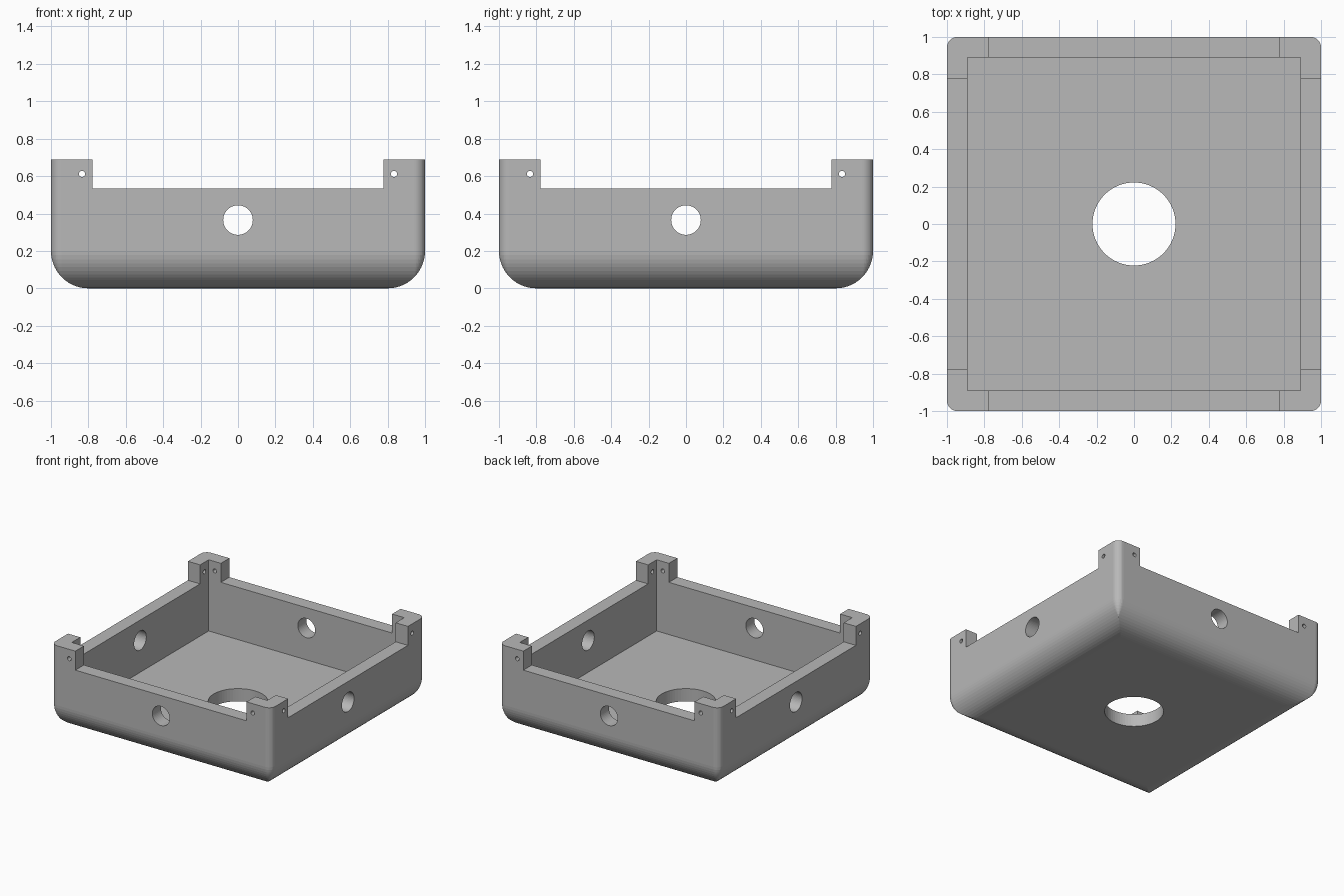
import bpy, bmesh, math
from mathutils import Matrix

cube = bpy.data.objects.get("Cube")
if cube:
    bpy.data.objects.remove(cube, do_unlink=True)

HEIGHT, RIM, FLOOR = 0.689, 0.533, 0.104
INNER, POST = 0.889, 0.778
FILLET, CORNER = 0.2, 0.056

grey = bpy.data.materials.new("plain_grey")
grey.use_nodes = True
colour = (0.48, 0.48, 0.48, 1)
grey.diffuse_color = colour
grey.node_tree.nodes["Principled BSDF"].inputs["Base Color"].default_value = colour


def make_object(name, bm):
    bmesh.ops.recalc_face_normals(bm, faces=bm.faces)
    mesh = bpy.data.meshes.new(name)
    bm.to_mesh(mesh)
    bm.free()
    mesh.materials.append(grey)
    obj = bpy.data.objects.new(name, mesh)
    bpy.context.scene.collection.objects.link(obj)
    return obj


def box(name, sx, sy, z0, z1):
    bm = bmesh.new()
    bmesh.ops.create_cube(bm, size=1, matrix=Matrix.Translation((0, 0, (z0 + z1) / 2))
                          @ Matrix.Diagonal((sx, sy, z1 - z0, 1)))
    return make_object(name, bm)


def drill(name, radius, sides, depth, place):
    bm = bmesh.new()
    bmesh.ops.create_cone(bm, cap_ends=True, segments=sides, radius1=radius,
                          radius2=radius, depth=depth, matrix=place)
    return make_object(name, bm)


def ring(bm, half, radius, z, steps=8):
    """Rounded square outline."""
    verts = []
    for corner in range(4):
        mid = math.pi / 4 + corner * math.pi / 2
        cx = math.copysign(half - radius, math.cos(mid))
        cy = math.copysign(half - radius, math.sin(mid))
        for i in range(steps + 1):
            a = (corner + i / steps) * math.pi / 2
            verts.append(bm.verts.new((cx + radius * math.cos(a), cy + radius * math.sin(a), z)))
    return verts


# Outer body: stacked outlines with a rounded lower edge
bm = bmesh.new()
rings = []
SEGMENTS = 14
for i in range(SEGMENTS + 1):
    a = i / SEGMENTS * math.pi / 2
    inset = FILLET * (1 - math.sin(a))
    rings.append(ring(bm, 1 - inset, max(CORNER - inset, 0.004), FILLET * (1 - math.cos(a))))
rings.append(ring(bm, 1, CORNER, HEIGHT))
for low, high in zip(rings, rings[1:]):
    n = len(low)
    for i in range(n):
        j = (i + 1) % n
        bm.faces.new((low[i], low[j], high[j], high[i]))
bm.faces.new(rings[0][::-1])
bm.faces.new(rings[-1])
body = make_object("open_tray", bm)

# Cavity and the lowered rim between corner posts
cutters = [
    box("cavity_cutter", 2 * INNER, 2 * INNER, FLOOR, 1),
    box("rim_cutter_x", 2 * POST, 3, RIM, 1.1),
    box("rim_cutter_y", 3, 2 * POST, RIM, 1.2),
    drill("floor_hole_cutter", 0.222, 64, 1, Matrix.Identity(4)),
]

# Holes through the walls and the corner posts, in both directions
for turn in (0, math.pi / 2):
    spin = Matrix.Rotation(turn, 4, "Z")
    lay = Matrix.Rotation(math.pi / 2, 4, "X")
    for x, z, radius, sides in ((0, 0.365, 0.079, 48), (-0.834, 0.612, 0.0167, 24),
                                (0.834, 0.612, 0.0167, 24)):
        place = spin @ Matrix.Translation((x, 0, z)) @ lay
        cutters.append(drill("wall_hole_cutter", radius, sides, 3, place))

bpy.context.view_layer.objects.active = body
for cutter in cutters:
    cutter.hide_render = True
    mod = body.modifiers.new("cut", "BOOLEAN")
    mod.operation = "DIFFERENCE"
    mod.solver = "EXACT"
    mod.object = cutter
    bpy.ops.object.modifier_apply(modifier=mod.name)
    bpy.data.objects.remove(cutter, do_unlink=True)
